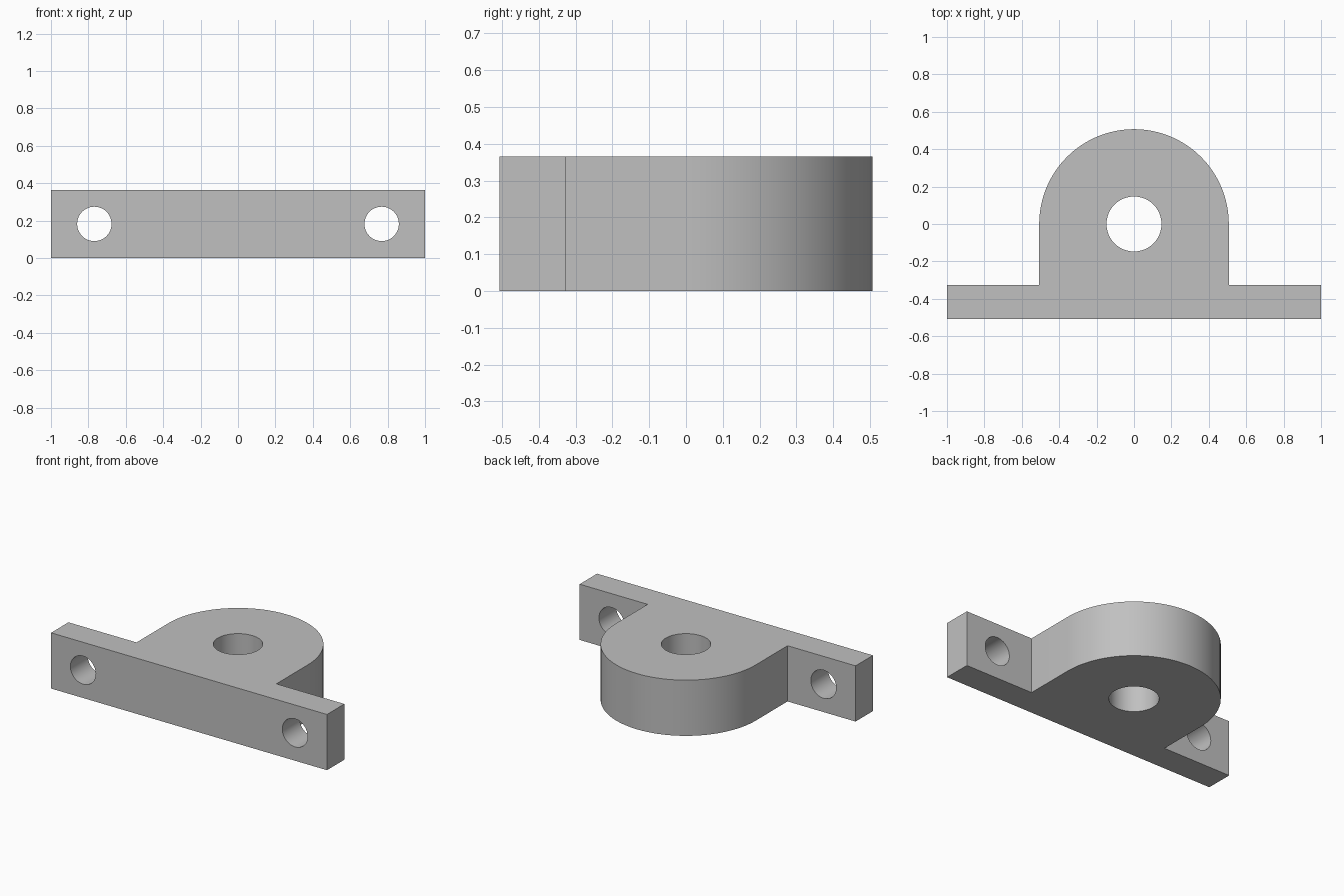
import bpy, bmesh, math
from mathutils import Matrix

cube = bpy.data.objects.get("Cube")
if cube:
    bpy.data.objects.remove(cube, do_unlink=True)

HEIGHT = 0.365       # thickness of the whole bracket
RADIUS = 0.507       # rounded lug, also half the depth
FLANGE_BACK = -0.327
SEGMENTS = 48

grey = bpy.data.materials.new("plain_grey")
grey.use_nodes = True
colour = (0.53, 0.53, 0.53, 1)
grey.diffuse_color = colour
grey.node_tree.nodes["Principled BSDF"].inputs["Base Color"].default_value = colour


def make_object(name, bm):
    bmesh.ops.recalc_face_normals(bm, faces=bm.faces)
    mesh = bpy.data.meshes.new(name)
    bm.to_mesh(mesh)
    bm.free()
    mesh.materials.append(grey)
    obj = bpy.data.objects.new(name, mesh)
    bpy.context.collection.objects.link(obj)
    return obj


def hole_cutter(name, radius, matrix):
    bm = bmesh.new()
    bmesh.ops.create_cone(bm, cap_ends=True, segments=SEGMENTS, radius1=radius,
                          radius2=radius, depth=0.8, matrix=matrix)
    obj = make_object(name, bm)
    obj.hide_render = True
    return obj


# Bracket body: flange and rounded lug as one extruded outline
arc = [(RADIUS * math.cos(math.pi * i / SEGMENTS), RADIUS * math.sin(math.pi * i / SEGMENTS))
       for i in range(SEGMENTS + 1)]
outline = ([(-1, -RADIUS), (1, -RADIUS), (1, FLANGE_BACK), (RADIUS, FLANGE_BACK)]
           + arc + [(-RADIUS, FLANGE_BACK), (-1, FLANGE_BACK)])
bm = bmesh.new()
base = bm.faces.new([bm.verts.new((x, y, 0)) for x, y in outline])
top = bmesh.ops.extrude_face_region(bm, geom=[base], use_keep_orig=True)["geom"]
bmesh.ops.translate(bm, vec=(0, 0, HEIGHT),
                    verts=[v for v in top if isinstance(v, bmesh.types.BMVert)])
bracket = make_object("bracket", bm)

# Central bore and the two mounting holes
cutters = [hole_cutter("bore_cutter", 0.147, Matrix.Translation((0, 0, HEIGHT / 2)))]
for side, sign in (("left", 1), ("right", -1)):
    place = (Matrix.Translation((sign * 0.768, -0.42, HEIGHT / 2))
             @ Matrix.Rotation(math.pi / 2, 4, 'X'))
    cutters.append(hole_cutter(side + "_hole_cutter", 0.092, place))

bpy.ops.object.select_all(action='DESELECT')
bracket.select_set(True)
bpy.context.view_layer.objects.active = bracket
for cutter in cutters:
    mod = bracket.modifiers.new(cutter.name, 'BOOLEAN')
    mod.operation = 'DIFFERENCE'
    mod.solver = 'EXACT'
    mod.object = cutter
    bpy.ops.object.modifier_apply(modifier=mod.name)
    bpy.data.objects.remove(cutter, do_unlink=True)

bpy.ops.object.shade_smooth_by_angle(angle=math.radians(30))
